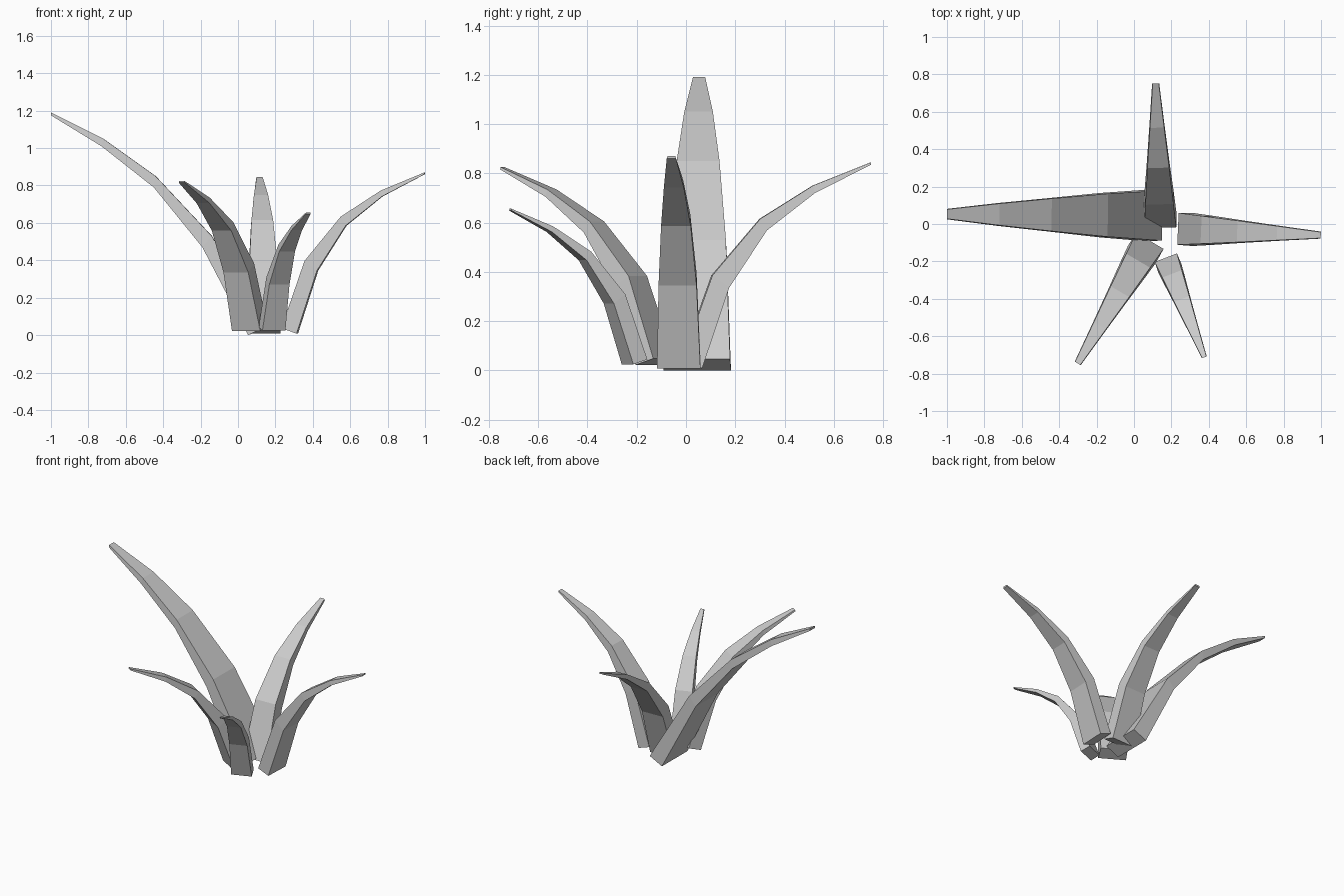
import bpy, math
from mathutils import Vector, Matrix

cube = bpy.data.objects.get("Cube")
if cube:
    bpy.data.objects.remove(cube, do_unlink=True)

grey = bpy.data.materials.new("plain_grey")
grey.use_nodes = True
COLOUR = (0.6, 0.6, 0.6, 1)
grey.diffuse_color = COLOUR
grey.node_tree.nodes["Principled BSDF"].inputs["Base Color"].default_value = COLOUR

# Blade sections from root to tip:
# (upper reach, upper height, lower reach, lower height, half width)
SMALL = [(0, .035, .083, .008, .086),
         (.125, .385, .193, .335, .075),
         (.32, .615, .347, .568, .058),
         (.535, .75, .543, .72, .038),
         (.772, .845, .772, .835, .016)]
LARGE = [(0, .045, .095, 0, .134),
         (.29, .53, .34, .47, .115),
         (.59, .85, .60, .79, .087),
         (.87, 1.05, .88, 1.01, .058),
         (1.15, 1.19, 1.15, 1.175, .025)]


def blade(name, root, heading, profile, size=1, height=1, lift=0):
    """Bent, tapering four-sided leaf running outward along its heading."""
    turn = Matrix.Rotation(math.radians(heading), 3, 'Z')
    verts, faces = [], []
    for ur, uz, lr, lz, w in profile:
        flare = w + .003
        ring = [(ur, w, uz), (ur, -w, uz), (lr, -flare, lz), (lr, flare, lz)]
        for r, side, z in ring:
            p = turn @ Vector((r * size, side * size, 0))
            verts.append((p.x + root[0], p.y + root[1], z * height + lift))
    for a in range(0, len(verts) - 4, 4):
        for i in range(4):
            j = (i + 1) % 4
            faces.append((a + i, a + j, a + j + 4, a + i + 4))
    n = len(verts)
    faces += [(3, 2, 1, 0), (n - 4, n - 3, n - 2, n - 1)]
    mesh = bpy.data.meshes.new(name)
    mesh.from_pydata(verts, [], faces)
    mesh.materials.append(grey)
    obj = bpy.data.objects.new(name, mesh)
    bpy.context.collection.objects.link(obj)
    # Consistent outward faces
    import bmesh
    bm = bmesh.new()
    bm.from_mesh(mesh)
    bmesh.ops.recalc_face_normals(bm, faces=bm.faces)
    bm.to_mesh(mesh)
    bm.free()
    return obj


# One tall leaf and four smaller ones fanned around the middle
blade("tall_right_leaf", (.15, .045), 179.6, LARGE)
blade("left_leaf", (.235, -.026), -2.5, SMALL, .99, 1.03)
blade("back_leaf", (.14, -.02), 91.8, SMALL)
blade("front_right_leaf", (.085, -.09), 239.5, SMALL, .985, .96, .014)
blade("front_left_leaf", (.17, -.18), -68.9, SMALL, .74, .755, .018)
